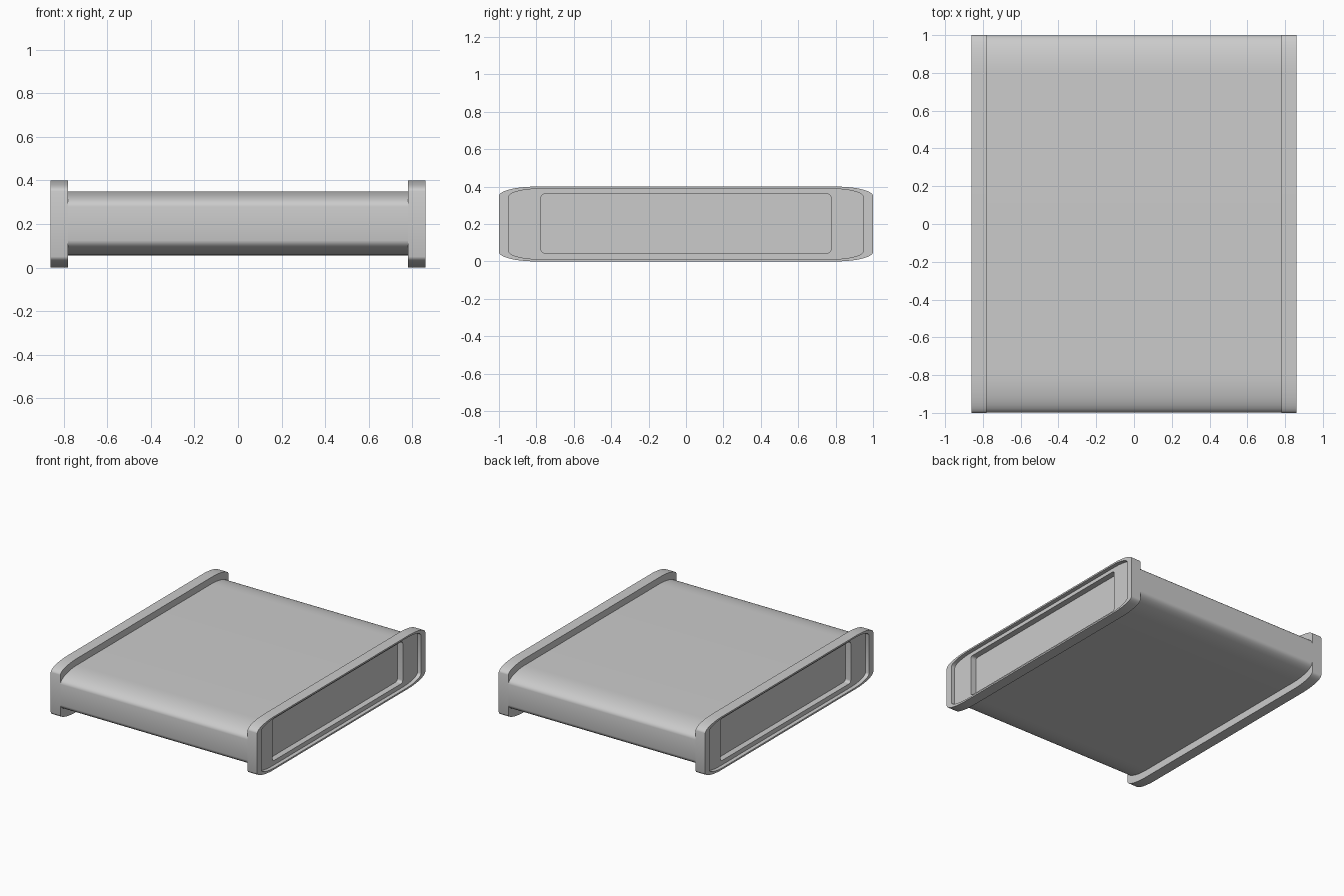
import bpy, bmesh, math

if "Cube" in bpy.data.objects:
    bpy.data.objects.remove(bpy.data.objects["Cube"])


def ring(bm, x, hy, z0, z1, a, b, n=10):
    """Rectangle in the y-z plane with elliptical corners a (along y) by b (along z)."""
    verts = []
    corners = [(hy - a, z1 - b), (-hy + a, z1 - b), (-hy + a, z0 + b), (hy - a, z0 + b)]
    for c, (cy, cz) in enumerate(corners):
        for i in range(n + 1):
            t = math.pi / 2 * (c + i / n)
            verts.append(bm.verts.new((x, cy + a * math.cos(t), cz + b * math.sin(t))))
    return verts


def loft(name, sections, cap_start, cap_end):
    bm = bmesh.new()
    loops = [ring(bm, *s) for s in sections]
    for p, q in zip(loops, loops[1:]):
        for i in range(len(p)):
            j = (i + 1) % len(p)
            bm.faces.new((p[i], p[j], q[j], q[i]))
    if cap_start:
        bm.faces.new(loops[0][::-1])
    if cap_end:
        bm.faces.new(loops[-1])
    if cap_start or cap_end:
        bmesh.ops.recalc_face_normals(bm, faces=bm.faces)
    mesh = bpy.data.meshes.new(name)
    bm.to_mesh(mesh)
    bm.free()
    obj = bpy.data.objects.new(name, mesh)
    bpy.context.collection.objects.link(obj)
    bpy.ops.object.select_all(action='DESELECT')
    obj.select_set(True)
    bpy.context.view_layer.objects.active = obj
    bpy.ops.object.shade_smooth_by_angle(angle=math.radians(35))
    return obj


# Main shell, tucked between the end caps
body_profile = (0.998, 0.055, 0.35, 0.2, 0.07)
loft("body", [(-0.78, *body_profile), (0.78, *body_profile)], True, True)

# End cap: outer flange, thin rim, shallow recess, deeper rectangular pocket
outer = (1.0, 0.0, 0.4, 0.2, 0.05)
rim = (0.95, 0.012, 0.388, 0.17, 0.045)
pocket = (0.775, 0.045, 0.36, 0.02, 0.02)
caps = loft("end_caps", [
    (0.78, *outer), (0.86, *outer),
    (0.86, *rim), (0.83, *rim),
    (0.83, *pocket), (0.785, *pocket),
], True, True)
mirror = caps.modifiers.new("mirror", 'MIRROR')
mirror.use_axis = (True, False, False)
